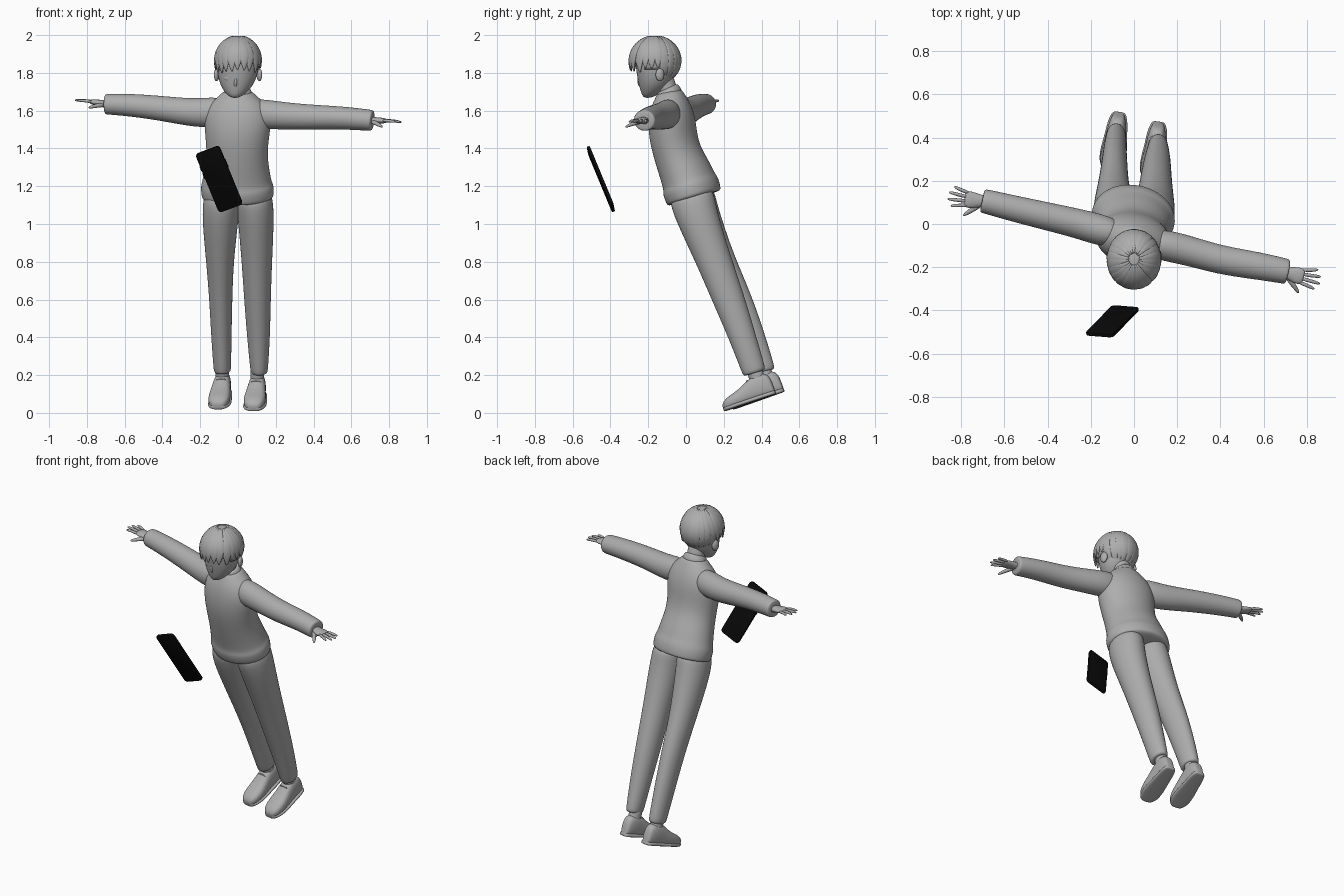
import bpy, bmesh, math, random
from mathutils import Vector, Matrix

random.seed(4)
if "Cube" in bpy.data.objects:
    bpy.data.objects.remove(bpy.data.objects["Cube"])


def material(name, value):
    m = bpy.data.materials.new(name)
    m.use_nodes = True
    col = (value, value, value, 1)
    m.diffuse_color = col
    m.node_tree.nodes["Principled BSDF"].inputs["Base Color"].default_value = col
    return m


GREY = material("plain_grey", 0.42)
BLACK = material("phone_black", 0.003)


def finish(name, bm, mat=GREY, sub=0, angle=50):
    bmesh.ops.recalc_face_normals(bm, faces=bm.faces[:])
    me = bpy.data.meshes.new(name)
    bm.to_mesh(me)
    bm.free()
    ob = bpy.data.objects.new(name, me)
    bpy.context.scene.collection.objects.link(ob)
    me.materials.append(mat)
    if sub:
        mod = ob.modifiers.new("smooth", "SUBSURF")
        mod.levels = mod.render_levels = sub
    for p in me.polygons:
        p.use_smooth = True
    bpy.ops.object.select_all(action="DESELECT")
    ob.select_set(True)
    bpy.context.view_layer.objects.active = ob
    if not sub:
        bpy.ops.object.shade_smooth_by_angle(angle=math.radians(angle))
    return ob


def loft(name, rings, side=(1, 0, 0), axis=None, power=1.0, n=16, sub=2):
    """Skin through rings (x, y, z, half width, half depth) set square to their path."""
    bm = bmesh.new()
    pts = [Vector(r[:3]) for r in rings]
    loops = []
    for i, r in enumerate(rings):
        t = axis or pts[min(i + 1, len(pts) - 1)] - pts[max(i - 1, 0)]
        t = Vector(t).normalized()
        s = Vector(side)
        s = (s - t * s.dot(t)).normalized()
        d = t.cross(s)
        ring = []
        for k in range(n):
            a = 2 * math.pi * k / n
            c, q = math.cos(a), math.sin(a)
            u = math.copysign(abs(c) ** power, c) * r[3]
            v = math.copysign(abs(q) ** power, q) * r[4]
            ring.append(bm.verts.new(pts[i] + s * u + d * v))
        loops.append(ring)
    for a, b in zip(loops, loops[1:]):
        for k in range(n):
            bm.faces.new((a[k], a[(k + 1) % n], b[(k + 1) % n], b[k]))
    bm.faces.new(loops[0])
    bm.faces.new(loops[-1])
    return finish(name, bm, sub=sub)


def ball(name, loc, size, rot=0):
    bm = bmesh.new()
    bmesh.ops.create_uvsphere(bm, u_segments=16, v_segments=10, radius=1)
    m = Matrix.Translation(loc) @ Matrix.Rotation(rot, 4, "Z") @ Matrix.Diagonal((*size, 1))
    bm.transform(m)
    return finish(name, bm)


# Sweater body, leaning forward and turned a little
twist = (0.98, -0.18, 0)
loft("sweater_body", [
    (0, .045, 1.135, .185, .14), (0, .043, 1.142, .197, .152), (-.005, .024, 1.2, .2, .156),
    (-.005, .016, 1.225, .188, .144), (-.005, -.005, 1.28, .178, .14),
    (-.005, -.045, 1.37, .164, .128), (-.005, -.07, 1.47, .175, .13),
    (0, -.075, 1.56, .185, .125), (0, -.08, 1.63, .16, .105),
    (0, -.085, 1.68, .1, .078), (0, -.092, 1.71, .068, .062)], twist)
loft("collar", [(0, -.085, 1.675, .08, .07), (0, -.09, 1.7, .075, .068),
                (0, -.097, 1.718, .064, .06), (0, -.098, 1.72, .05, .05)], twist)
loft("neck", [(0, -.08, 1.66, .055, .055), (0, -.105, 1.73, .052, .052),
              (0, -.13, 1.8, .055, .055)])

# Sleeves
sleeves = {
    "right": [(-.06, -.05, 1.595, .06, .075), (-.15, -.03, 1.59, .075, .082),
              (-.25, 0, 1.59, .07, .075), (-.4, .035, 1.612, .066, .067),
              (-.55, .07, 1.628, .062, .062), (-.66, .098, 1.634, .058, .057),
              (-.695, .106, 1.634, .057, .056), (-.705, .108, 1.634, .053, .052)],
    "left": [(.06, -.085, 1.59, .06, .075), (.15, -.1, 1.58, .075, .08),
             (.25, -.123, 1.572, .07, .073), (.4, -.167, 1.565, .068, .067),
             (.55, -.19, 1.562, .066, .062), (.67, -.212, 1.552, .061, .058),
             (.705, -.22, 1.548, .06, .057), (.715, -.222, 1.547, .055, .053)]}
for name, rings in sleeves.items():
    loft(name + "_sleeve", rings, (0, 1, 0))


# Hands: palm, four spread fingers and a thumb in a local frame
def hand(name, wrist, along, thumbward):
    o, d = Vector(wrist), Vector(along).normalized()
    f = Vector(thumbward)
    f = (f - d * f.dot(d)).normalized()
    up = Vector((0, 0, 1))

    def at(u, v, w, a, b):
        return (*(o + d * u + f * v + up * w), a, b)
    loft(name + "_palm", [at(-.03, 0, 0, .027, .022), at(.02, 0, 0, .028, .02),
                          at(.055, .002, .002, .04, .018), at(.085, 0, .003, .04, .014),
                          at(.097, 0, .003, .034, .009)], f, n=12, sub=1)
    tips = [(.152, -.05), (.172, -.022), (.176, .01), (.158, .04)]
    for i, (u, v) in enumerate(tips):
        b = -.029 + i * .019
        loft(f"{name}_finger_{i + 1}", [
            at(.075, b, .003, .01, .01), at((.09 + u) / 2, (b + v) / 2, .005, .009, .009),
            at(u - .012, v * .95, .001, .008, .007), at(u, v, 0, .004, .004)], f, n=8, sub=1)
    loft(name + "_thumb", [at(.015, .012, -.004, .016, .014), at(.05, .042, -.012, .014, .012),
                           at(.08, .066, -.024, .01, .009), at(.094, .079, -.03, .005, .005)],
         d, n=8, sub=1)


hand("right_hand", (-.69, .105, 1.633), (-.99, .12, .13), (-.12, -.99, 0))
hand("left_hand", (.695, -.22, 1.548), (.963, -.27, -.05), (-.27, -.96, 0))

# Trousers
legs = {
    "right": [(-.08, .025, 1.18, .095, .12), (-.09, .045, 1.1, .1, .122),
              (-.094, .083, 1, .096, .112), (-.096, .17, .8, .074, .093),
              (-.091, .265, .6, .062, .087), (-.088, .345, .4, .055, .076),
              (-.083, .408, .225, .047, .066), (-.082, .41, .215, .044, .062)],
    "left": [(.08, .022, 1.18, .095, .12), (.09, .04, 1.1, .1, .12),
             (.096, .073, 1, .096, .11), (.1, .15, .8, .082, .094),
             (.103, .227, .6, .072, .086), (.109, .3, .4, .062, .072),
             (.112, .36, .22, .047, .064), (.112, .363, .21, .044, .06)]}
for name, rings in legs.items():
    loft(name + "_trouser_leg", rings)

# Ankles, shoes, soles and laces
shoe = [(0, .018, .07), (.008, .032, .118), (.055, .044, .136), (.11, .048, .126),
        (.16, .055, .097), (.21, .06, .078), (.255, .055, .066), (.283, .038, .048), (.292, .018, .03)]
feet = {"right": ((-.068, .522, .112), (-.108, .245, .015)),
        "left": ((.115, .477, .1), (.08, .2, .006))}
for name, (heel, toe) in feet.items():
    h = Vector(heel)
    d = (Vector(toe) - h).normalized()
    s = d.cross(Vector((0, 0, 1))).normalized()
    up = s.cross(d)
    loft(name + "_shoe", [(*(h + d * u + up * t / 2), w, t / 2) for u, w, t in shoe],
         s, d, power=.75)
    loft(name + "_sole", [(*(h + d * u + up * .011), w + .004, .011) for u, w, t in shoe],
         s, d, power=.5, sub=1)
    ankle = h + d * .07
    loft(name + "_ankle", [(*(ankle + up * k), .037, .042) for k in (.06, .12, .18)], s)
    for i in range(3):
        c = h + d * (.125 + .02 * i) + up * (.119 - .014 * i)
        loft(f"{name}_lace_{i + 1}", [(*(c + s * x - up * abs(x) * .35), .004, .004)
                                      for x in (-.03, 0, .03)], d, n=8, sub=1)

# Head, nose, eyes and ears
loft("head", [(-.016, -.205, 1.667, .018, .016), (-.013, -.19, 1.685, .048, .046),
              (-.008, -.17, 1.725, .084, .078), (-.003, -.16, 1.775, .104, .1),
              (0, -.155, 1.84, .115, .115), (0, -.16, 1.92, .105, .11),
              (0, -.16, 1.97, .06, .065)], (1, -.1, 0), (0, 0, 1))
loft("nose", [(-.01, -.25, 1.778, .007, .008), (-.013, -.248, 1.75, .01, .012),
              (-.014, -.24, 1.732, .011, .012), (-.014, -.232, 1.724, .006, .006)],
     n=8, sub=1)
loft("mouth", [(x - .014, -.229 + abs(x) * .3, 1.7, .004, .003) for x in (-.018, 0, .018)],
     (0, 1, 0), n=8, sub=1)
for sx, name in ((-1, "right"), (1, "left")):
    ball(name + "_eye", (sx * .045 - .008, -.235, 1.772), (.022, .008, .014), sx * .4)
    ball(name + "_ear", (sx * .113, -.138, 1.79), (.014, .024, .034), sx * .3)

# Hair cap open over the face
centre = Vector((0, -.163, 1.866))
bm = bmesh.new()
bmesh.ops.create_uvsphere(bm, u_segments=40, v_segments=24, radius=1)
gone = []
for f in bm.faces:
    c = f.calc_center_median()
    az = abs(math.degrees(math.atan2(c.x, -c.y)))
    limit = -.1 if az < 65 else (-.4 if az < 105 else -.87)
    if c.z < limit:
        gone.append(f)
bmesh.ops.delete(bm, geom=gone, context="FACES")
bm.transform(Matrix.Translation(centre) @ Matrix.Diagonal((.121, .134, .129, 1)))
cap = finish("hair_cap", bm)
mod = cap.modifiers.new("thickness", "SOLIDIFY")
mod.thickness = .012

# Locks fanning out from the crown, longer at the nape
for i in range(22):
    az = 2 * math.pi * i / 22 + random.uniform(-.05, .05)
    deg = abs(math.degrees(math.atan2(math.sin(az), math.cos(az))))
    end = 119 if deg < 65 else (112 if deg < 105 else 148)
    end += random.uniform(-5, 5)
    rings = []
    for k in range(8):
        t = k / 7
        th = math.radians(10 + (end - 10) * t)
        r = math.sin(th)
        if th > math.pi / 2 and deg < 105:
            r = 1 - .35 * (1 - r)
        p = centre + Vector((math.sin(az) * .122 * r, -math.cos(az) * .136 * r,
                             .129 * math.cos(th)))
        w = .031 * max(.12, min(math.sin(th) + .05, (1.03 - t) * 3))
        rings.append((*p, w, .007 if k < 7 else .003))
    loft(f"hair_lock_{i + 1}", rings, (math.cos(az), math.sin(az), 0), n=8, sub=1)

# Floating phone: rounded slab with side buttons
u = Vector((.125, -.01, .047)).normalized()
v = Vector((-.135, -.125, .3))
v = (v - u * v.dot(u)).normalized()
w = u.cross(v)
frame = Matrix((u, v, w)).transposed().to_4x4()
frame.translation = (-.1, -.451, 1.238)


def slab(name, loc, size, corner, edge):
    bm = bmesh.new()
    bmesh.ops.create_cube(bm, size=1)
    bm.transform(Matrix.Diagonal((*size, 1)))
    upright = [e for e in bm.edges if abs(e.verts[0].co.z - e.verts[1].co.z) > size[2] / 2]
    bmesh.ops.bevel(bm, geom=upright, offset=corner, segments=6, profile=.5, affect="EDGES")
    rim = [e for e in bm.edges if abs(e.verts[0].co.z - e.verts[1].co.z) < 1e-5]
    bmesh.ops.bevel(bm, geom=rim, offset=edge, segments=2, profile=.5, affect="EDGES")
    bm.transform(frame @ Matrix.Translation(loc))
    finish(name, bm, BLACK, angle=35)


slab("phone_body", (0, 0, 0), (.137, .358, .017), .02, .004)
for i, (y, length) in enumerate(((.09, .03), (.045, .03))):
    slab(f"phone_button_{i + 1}", (-.069, y, 0), (.005, length, .006), .001, .0005)
slab("phone_power_button", (.069, .07, 0), (.005, .045, .006), .001, .0005)
